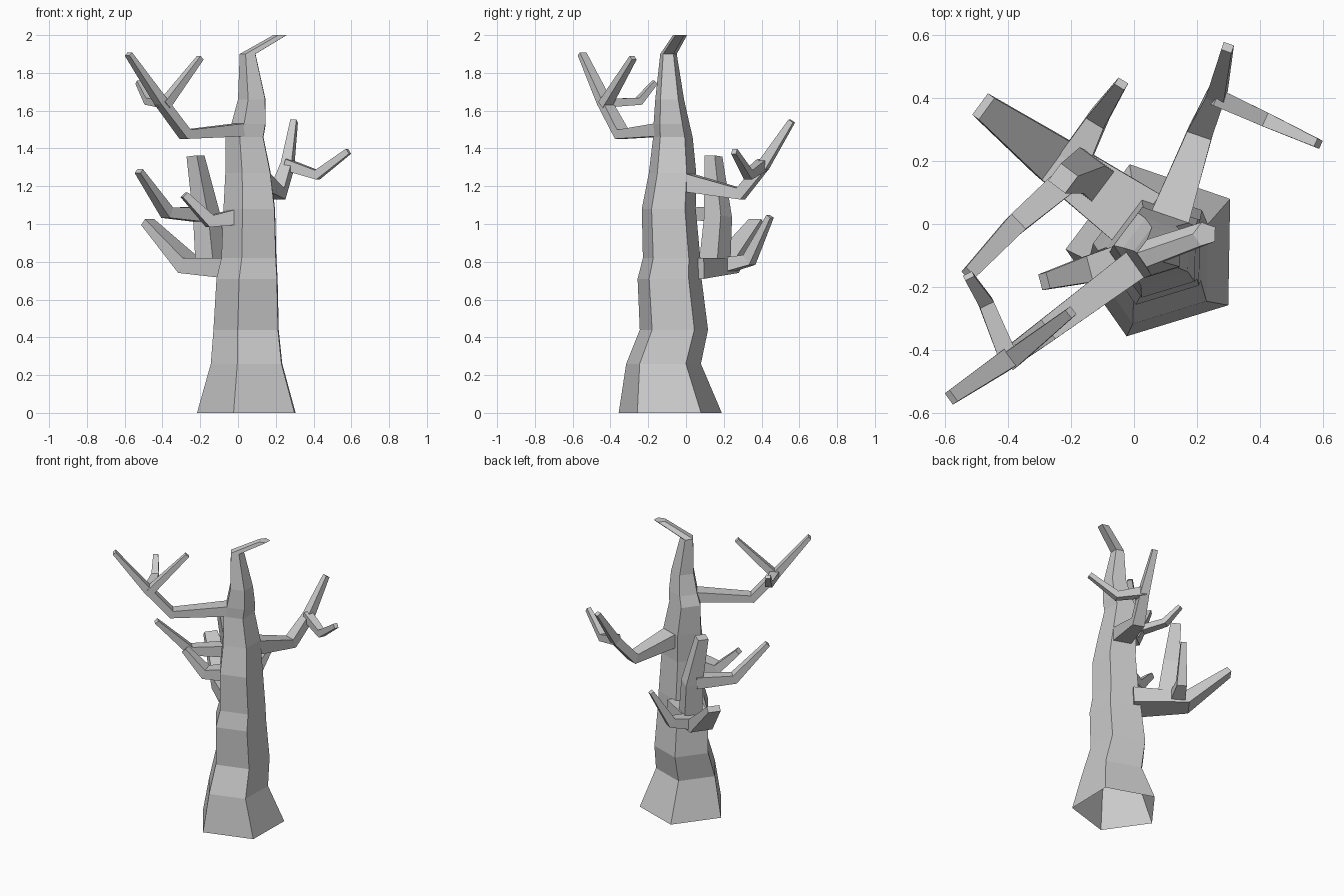
import bpy, bmesh, math
from mathutils import Vector


def loft(name, rings, cap_start, cap_end):
    """Skin a list of point rings into one flat-shaded object."""
    bm = bmesh.new()
    loops = [[bm.verts.new(p) for p in ring] for ring in rings]
    n = len(loops[0])
    for a, b in zip(loops, loops[1:]):
        for i in range(n):
            j = (i + 1) % n
            bm.faces.new((a[i], a[j], b[j], b[i]))
    if cap_start:
        bm.faces.new(loops[0][::-1])
    if cap_end:
        bm.faces.new(loops[-1])
    bmesh.ops.recalc_face_normals(bm, faces=bm.faces)
    mesh = bpy.data.meshes.new(name)
    bm.to_mesh(mesh)
    bm.free()
    obj = bpy.data.objects.new(name, mesh)
    bpy.context.collection.objects.link(obj)
    return obj


def branch(name, *stations, heading=None):
    """Four-sided tapering limb; station = x, y, z, half width, half thickness."""
    pts = [Vector(s[:3]) for s in stations]
    d = Vector(heading) if heading else pts[-1] - pts[0]
    side = Vector((d.y, -d.x, 0)).normalized()
    rings = []
    for i, s in enumerate(stations):
        t = Vector()
        if i > 0:
            t += (pts[i] - pts[i - 1]).normalized()
        if i < len(pts) - 1:
            t += (pts[i + 1] - pts[i]).normalized()
        t = (t - side * t.dot(side)).normalized()
        up = side.cross(t)
        rings.append([pts[i] + side * s[3] * a + up * s[4] * b
                      for a, b in ((1, 1), (-1, 1), (-1, -1), (1, -1))])
    return loft(name, rings, True, True)


# Trunk: five-sided level rings (z, centre x, centre y, radius), open at the ground
trunk = [(0, .07, -.085, .287), (.26, .064, -.12, .208), (.44, .06, -.065, .19),
         (.71, .064, -.088, .178), (.82, .072, -.077, .16), (1.08, .073, -.092, .15),
         (1.27, .065, -.072, .132), (1.46, .045, -.07, .11), (1.53, .065, -.077, .1),
         (1.66, .08, -.087, .08), (1.9, .055, -.093, .046), (2.0, .226, -.032, .039)]
loft("trunk", [[(cx + r * math.cos(math.radians(35 + 72 * k)),
                 cy + r * math.sin(math.radians(35 + 72 * k)), z) for k in range(5)]
               for z, cx, cy, r in trunk], False, True)

# Upper left limb, with two twigs
branch("upper_left_limb", (.03, -.11, 1.5, .05, .035), (-.28, -.34, 1.475, .038, .026),
       (-.41, -.435, 1.65, .032, .024), (-.58, -.55, 1.9, .022, .012))
branch("upper_left_twig", (-.39, -.43, 1.63, .03, .024), (-.2, -.28, 1.88, .016, .014))
branch("upper_left_back_twig", (-.40, -.42, 1.64, .03, .022), (-.47, -.25, 1.65, .024, .02),
       (-.525, -.165, 1.75, .016, .012))

# Right limb reaching backward, with one bent twig
branch("right_limb", (.1, -.02, 1.225, .065, .05), (.21, .29, 1.16, .04, .032),
       (.262, .41, 1.31, .03, .028), (.297, .56, 1.545, .017, .015))
branch("right_twig", (.255, .405, 1.315, .028, .03), (.42, .33, 1.26, .023, .025),
       (.585, .255, 1.385, .014, .016))

# Broad lower back limb, with its side branch
branch("lower_back_limb", (.02, .01, .765, .105, .055), (-.26, .21, .78, .075, .042),
       (-.478, .373, 1.01, .042, .02))
branch("lower_back_twig", (-.19, .2, .78, .05, .04), (-.115, .335, .81, .032, .032),
       (-.04, .445, 1.04, .018, .014))

# Upright limb rising from the lower back limb, with its forward branch
branch("upright_limb", (-.14, .15, .76, .06, .06), (-.165, .17, 1.04, .055, .05),
       (-.225, .145, 1.36, .034, .034), heading=(-.8, .6, 0))
branch("upright_limb_branch", (-.19, .16, 1.05, .045, .04), (-.375, .0, 1.06, .033, .03),
       (-.525, -.16, 1.28, .022, .014))

# Short front left limb
branch("short_left_limb", (.03, -.1, 1.045, .06, .045), (-.15, -.145, 1.015, .042, .033),
       (-.285, -.182, 1.155, .026, .018))
